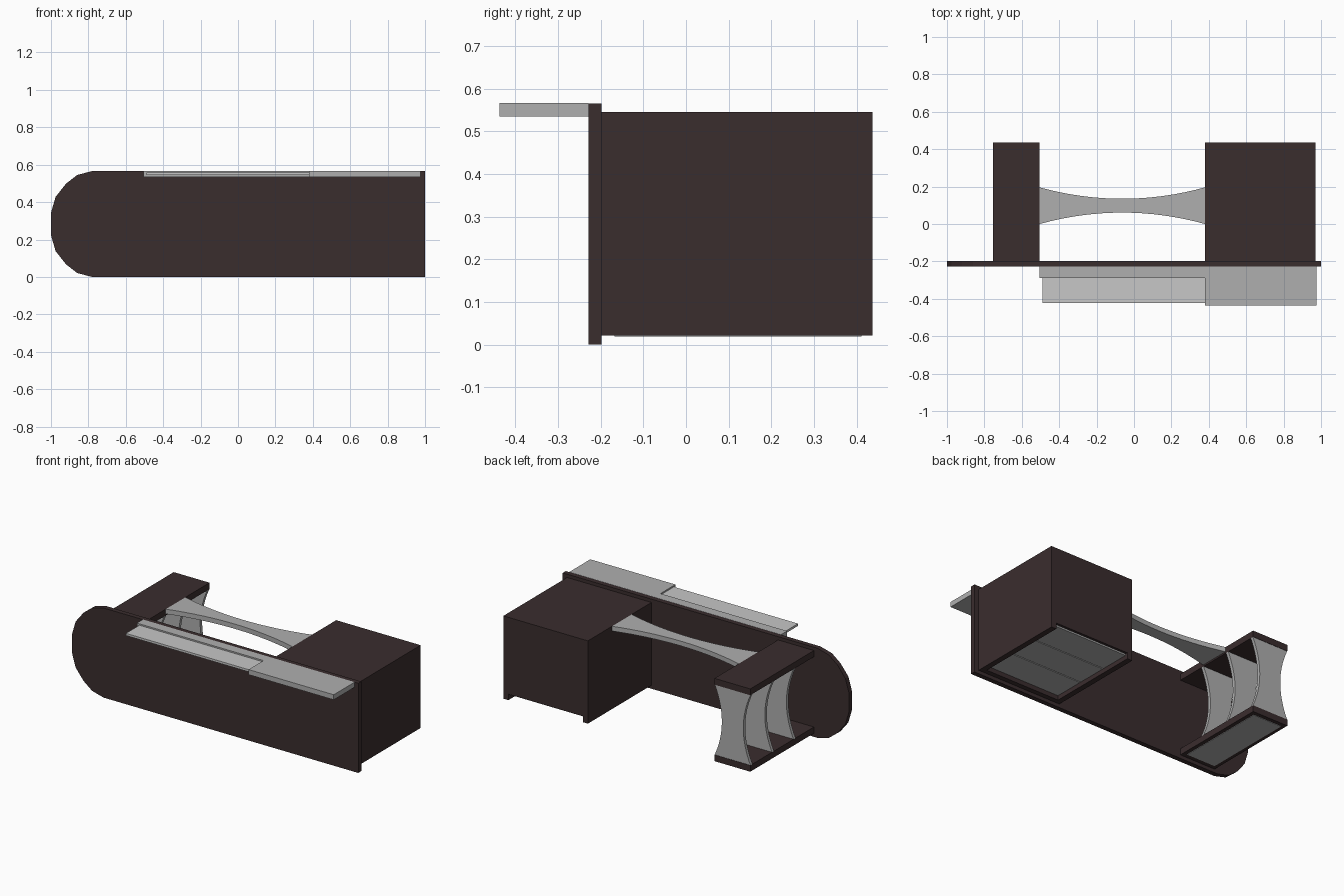
import bpy
import bmesh

cube = bpy.data.objects.get("Cube")
if cube:
    bpy.data.objects.remove(cube, do_unlink=True)


def material(name, color):
    m = bpy.data.materials.new(name)
    m.use_nodes = True
    m.diffuse_color = (*color, 1)
    m.node_tree.nodes["Principled BSDF"].inputs["Base Color"].default_value = (*color, 1)
    return m


WOOD = material("dark brown wood", (0.042, 0.026, 0.027))
GREY = material("grey glass", (0.43, 0.43, 0.43))
PALE = material("pale grey glass", (0.57, 0.57, 0.57))


def prism(name, mat, points, depth):
    """Extrude a closed loop of 3D points along the vector depth."""
    bm = bmesh.new()
    face = bm.faces.new([bm.verts.new(p) for p in points])
    out = bmesh.ops.extrude_face_region(bm, geom=[face])
    moved = [v for v in out["geom"] if isinstance(v, bmesh.types.BMVert)]
    bmesh.ops.translate(bm, verts=moved, vec=depth)
    bmesh.ops.recalc_face_normals(bm, faces=bm.faces)
    mesh = bpy.data.meshes.new(name)
    bm.to_mesh(mesh)
    bm.free()
    mesh.materials.append(mat)
    obj = bpy.data.objects.new(name, mesh)
    bpy.context.collection.objects.link(obj)
    return obj


def box(name, mat, x, y, z):
    loop = [(x[0], y[0], z[0]), (x[1], y[0], z[0]), (x[1], y[1], z[0]), (x[0], y[1], z[0])]
    return prism(name, mat, loop, (0, 0, z[1] - z[0]))


def waisted(start, end, centre, half, waist, steps=16):
    """Hourglass outline: (along, across) pairs, narrow halfway along."""
    side = []
    for i in range(steps + 1):
        t = i / steps
        width = waist + (half - waist) * (2 * t - 1) ** 2
        side.append((start + (end - start) * t, width))
    return [(a, centre + w) for a, w in side] + [(a, centre - w) for a, w in reversed(side)]


# Front panel with a faceted round end
MID = 0.283
end = [(-0.78, MID), (-0.86, 0.262), (-0.92, 0.215), (-0.975, 0.145), (-1, 0.06)]
outline = [(1, 0), (1, 2 * MID)]
outline += [(x, MID + d) for x, d in end] + [(x, MID - d) for x, d in reversed(end)]
prism("front_panel", WOOD, [(x, -0.228, z) for x, z in outline], (0, 0.03, 0))

# Cabinet body standing on side rails and a front rail
L, R = 0.38, 0.97
BACK, FRONT = 0.437, -0.198
BASE, TOP = 0.022, 0.545
box("cabinet_body", WOOD, (L, R), (FRONT, BACK), (0.06, TOP))
box("cabinet_inner_rail", WOOD, (L, L + 0.035), (FRONT, BACK), (BASE, 0.06))
box("cabinet_outer_rail", WOOD, (R - 0.035, R), (FRONT, BACK), (BASE, 0.06))
box("cabinet_front_rail", WOOD, (L + 0.035, R - 0.035), (FRONT, FRONT + 0.03), (BASE, 0.06))

# Three plates under the cabinet
step = (BACK - FRONT - 0.04) / 3
for i in range(3):
    y = FRONT + 0.03 + i * step
    box(f"cabinet_base_plate_{i + 1}", GREY, (L + 0.035, R - 0.035), (y, y + step - 0.006), (0.05, 0.06))

# Open shelf: top and bottom boards with waisted uprights
SL, SR = -0.755, -0.505
box("shelf_top", WOOD, (SL, SR), (FRONT, BACK), (TOP - 0.04, TOP))
box("shelf_bottom", WOOD, (SL, SR), (FRONT, BACK), (BASE, BASE + 0.04))
box("shelf_base_plate", GREY, (SL + 0.025, SR - 0.025), (FRONT + 0.03, BACK - 0.025), (BASE - 0.003, BASE + 0.01))
upright = waisted(BASE + 0.04, TOP - 0.04, (SL + SR) / 2, 0.125, 0.075)
for i, y in enumerate((0.415, 0.2, -0.015)):
    prism(f"shelf_upright_{i + 1}", GREY, [(x, y, z) for z, x in upright], (0, 0.02, 0))

# Waisted bridge between shelf and cabinet
bridge = waisted(SR, L, 0.098, 0.098, 0.037)
prism("bridge_shelf", GREY, [(x, y, TOP - 0.03) for x, y in bridge], (0, 0, 0.03))

# Front counter ledge, wide on one side, narrow with a thin plate on the other
LEDGE = (0.535, 0.567)
box("counter_wide", GREY, (L, 0.975), (-0.437, -0.228), LEDGE)
box("counter_narrow", GREY, (-0.505, L), (-0.288, -0.228), LEDGE)
box("counter_plate", PALE, (-0.488, L), (-0.422, -0.288), (0.544, 0.558))
